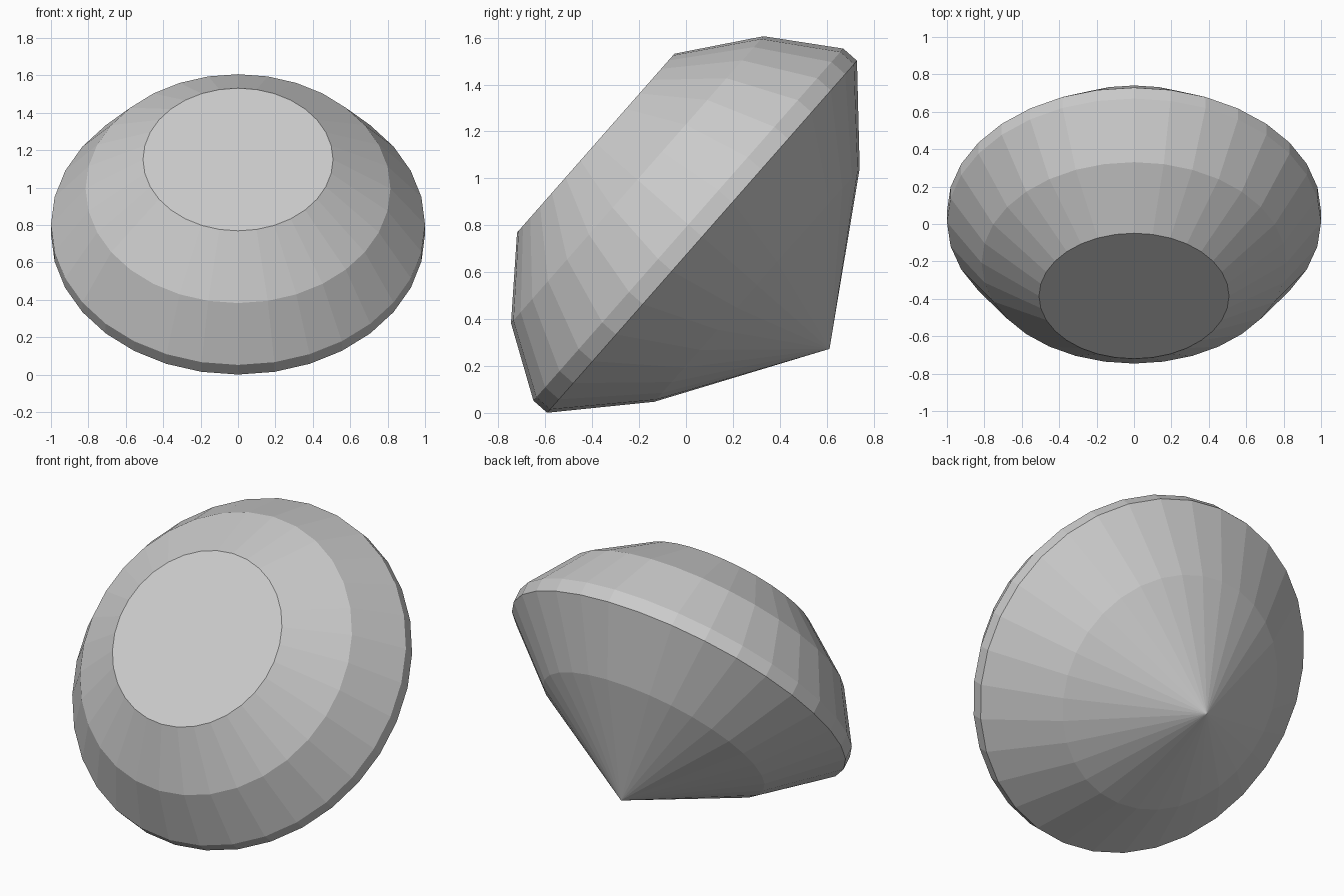
import bpy, bmesh
from math import sin, cos, pi, radians

if "Cube" in bpy.data.objects:
    bpy.data.objects.remove(bpy.data.objects["Cube"])

SIDES = 32
# (radius, height above the point): pavilion break, girdle, crown break, table
PROFILE = [(0.663, 0.412), (1.0, 0.724), (1.0, 0.802), (0.815, 1.092), (0.508, 1.328)]

bm = bmesh.new()


def ring(r, h):
    return [bm.verts.new((r * cos(2 * pi * i / SIDES), r * sin(2 * pi * i / SIDES), h))
            for i in range(SIDES)]


tip = bm.verts.new((0, 0, 0))
rings = [ring(r, h) for r, h in PROFILE]

# pointed pavilion
for i in range(SIDES):
    bm.faces.new((tip, rings[0][(i + 1) % SIDES], rings[0][i]))
# facet bands
for a, b in zip(rings, rings[1:]):
    for i in range(SIDES):
        j = (i + 1) % SIDES
        bm.faces.new((a[i], a[j], b[j], b[i]))
# flat table
bm.faces.new(rings[-1])
bmesh.ops.recalc_face_normals(bm, faces=bm.faces[:])

mesh = bpy.data.meshes.new("cut_gem")
bm.to_mesh(mesh)
bm.free()

# gem tipped forward, resting on its girdle
gem = bpy.data.objects.new("cut_gem", mesh)
gem.rotation_euler = (radians(48.65), 0, 0)
gem.location = (0, 0.612, 0.273)
bpy.context.collection.objects.link(gem)
